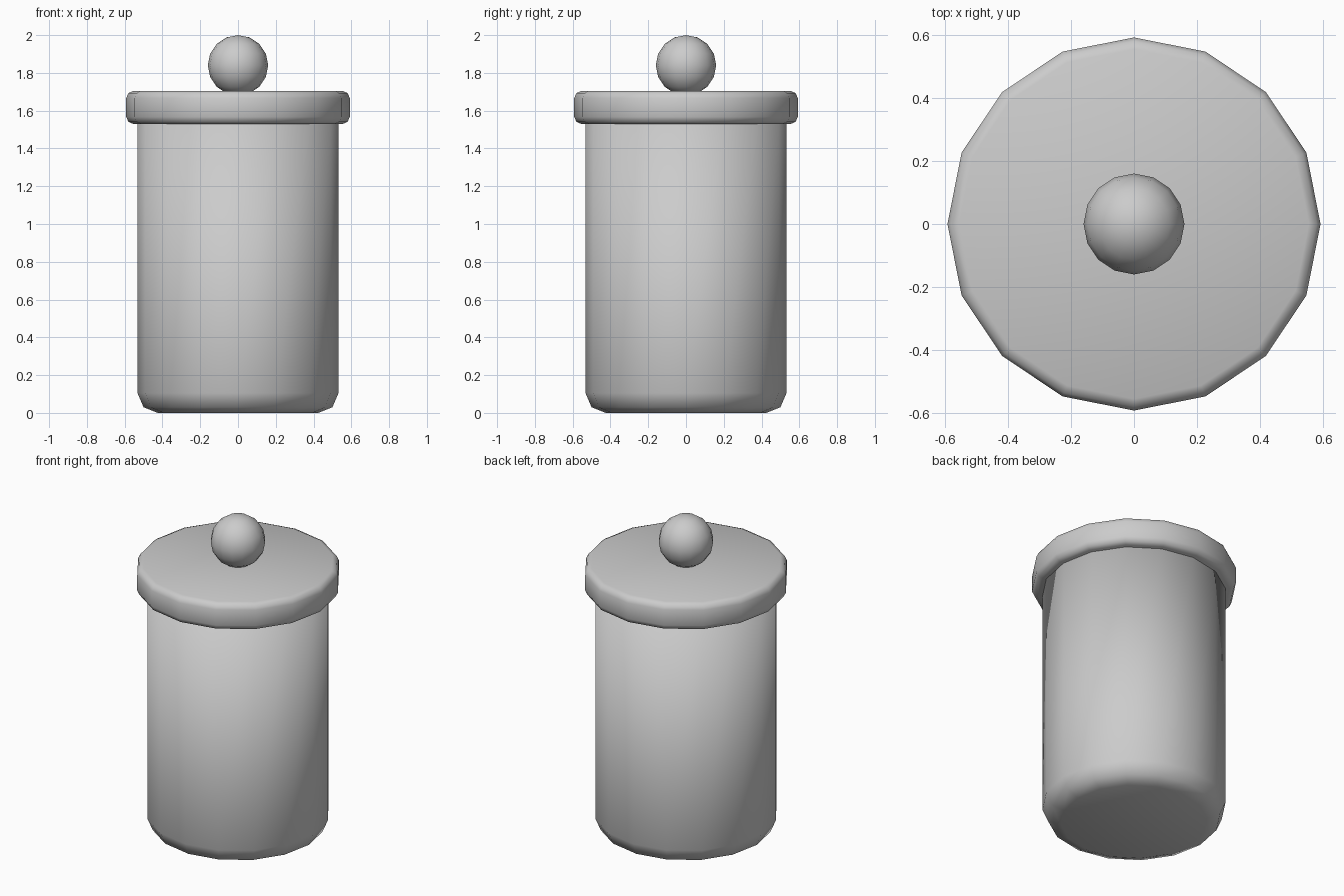
import bpy
import math
import bmesh

cube = bpy.data.objects.get("Cube")
if cube:
    bpy.data.objects.remove(cube, do_unlink=True)

SIDES = 16

grey = bpy.data.materials.new("plain_grey")
grey.use_nodes = True
colour = (0.6, 0.6, 0.6, 1)
grey.diffuse_color = colour
grey.node_tree.nodes["Principled BSDF"].inputs["Base Color"].default_value = colour


def finish(name, bm):
    """Turn a bmesh into a smooth, grey object."""
    bmesh.ops.recalc_face_normals(bm, faces=bm.faces)
    mesh = bpy.data.meshes.new(name)
    bm.to_mesh(mesh)
    bm.free()
    mesh.materials.append(grey)
    mesh.shade_smooth()
    obj = bpy.data.objects.new(name, mesh)
    bpy.context.collection.objects.link(obj)
    return obj


def turned(name, profile):
    """Stack rings of (radius, height) and cap both ends."""
    bm = bmesh.new()
    rings = []
    for radius, z in profile:
        angles = [math.tau * i / SIDES for i in range(SIDES)]
        rings.append([bm.verts.new((radius * math.cos(a), radius * math.sin(a), z))
                      for a in angles])
    for low, high in zip(rings, rings[1:]):
        for i in range(SIDES):
            j = (i + 1) % SIDES
            bm.faces.new((low[i], low[j], high[j], high[i]))
    bm.faces.new(rings[0][::-1])
    bm.faces.new(rings[-1])
    return finish(name, bm)


# Jar body with a chamfered foot
turned("jar_body", [(0.425, 0), (0.5, 0.03), (0.532, 0.105), (0.532, 1.56)])

# Overhanging lid with rounded rims
turned("lid", [(0.555, 1.53), (0.58, 1.541), (0.592, 1.567),
               (0.592, 1.667), (0.58, 1.693), (0.555, 1.704)])

# Ball knob
bm = bmesh.new()
bmesh.ops.create_uvsphere(bm, u_segments=SIDES, v_segments=8, radius=0.16)
bmesh.ops.translate(bm, verts=bm.verts, vec=(0, 0, 1.84))
finish("knob", bm)
